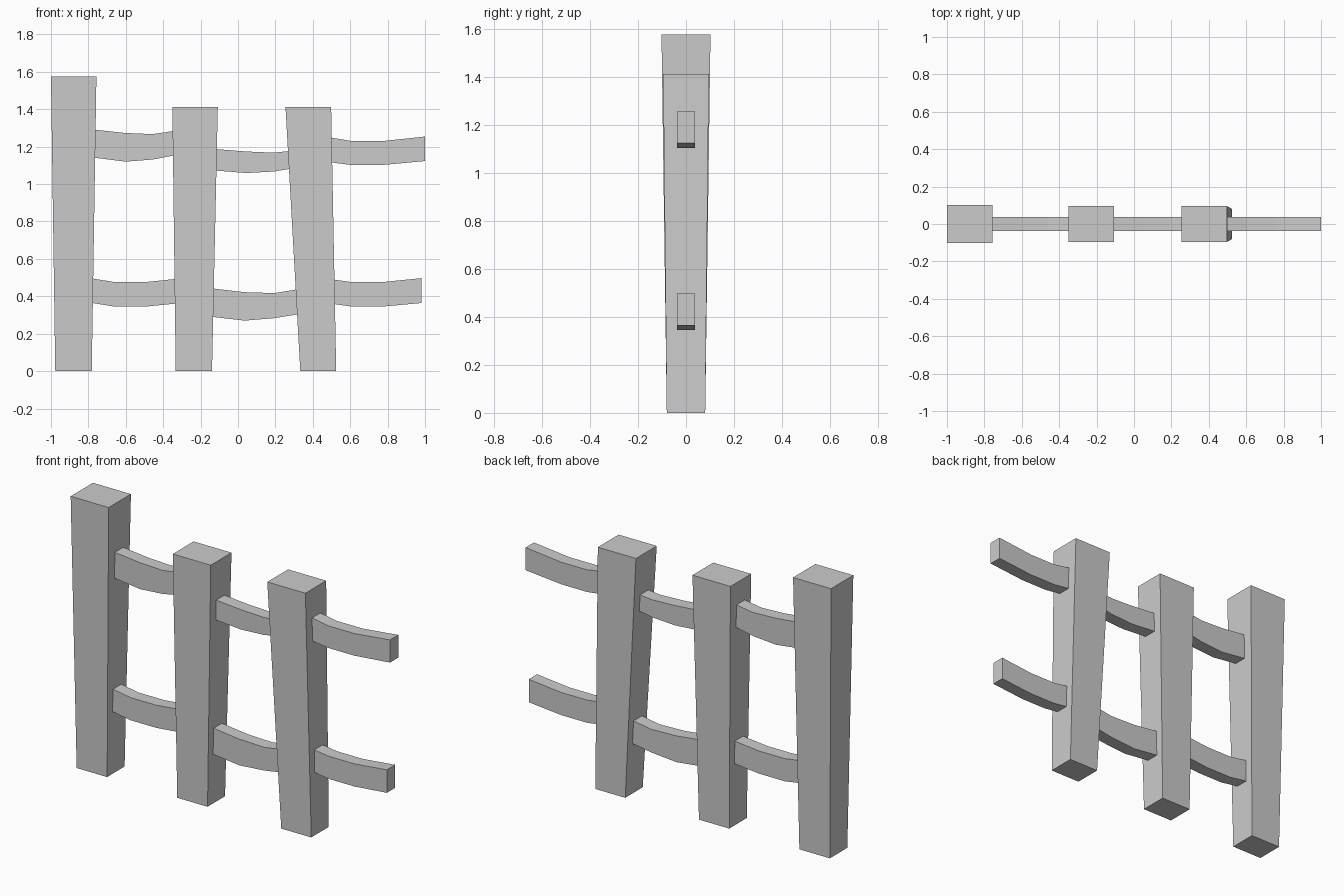
import bpy, bmesh

if "Cube" in bpy.data.objects:
    bpy.data.objects.remove(bpy.data.objects["Cube"])


def extrude_rings(name, rings):
    """Skin a list of four-corner rings into a closed solid."""
    bm = bmesh.new()
    loops = [[bm.verts.new(p) for p in ring] for ring in rings]
    for a, b in zip(loops, loops[1:]):
        for i in range(4):
            j = (i + 1) % 4
            bm.faces.new((a[i], a[j], b[j], b[i]))
    bm.faces.new(loops[0])
    bm.faces.new(loops[-1])
    bmesh.ops.recalc_face_normals(bm, faces=bm.faces)
    mesh = bpy.data.meshes.new(name)
    bm.to_mesh(mesh)
    bm.free()
    bpy.context.collection.objects.link(bpy.data.objects.new(name, mesh))


def post(name, bottom_x, top_x, height, top_y):
    def ring(x, y, z):
        return [(x[0], -y, z), (x[1], -y, z), (x[1], y, z), (x[0], y, z)]
    extrude_rings(name, [ring(bottom_x, 0.08, 0), ring(top_x, top_y, height)])


def rail(name, stations, y=0.038):
    # each station is (x, bottom z, top z)
    extrude_rings(name, [[(x, -y, lo), (x, y, lo), (x, y, hi), (x, -y, hi)]
                         for x, lo, hi in stations])


# Tapered posts, the last one leaning
post("left_post", (-0.977, -0.782), (-1.0, -0.757), 1.575, 0.102)
post("middle_post", (-0.333, -0.139), (-0.351, -0.108), 1.412, 0.095)
post("right_post", (0.333, 0.525), (0.254, 0.498), 1.412, 0.095)

# Sagging upper rails, ends buried in the posts
rail("upper_rail_left", [(-0.826, 1.148, 1.297), (-0.602, 1.12, 1.273),
                         (-0.457, 1.131, 1.267), (-0.233, 1.174, 1.3)])
rail("upper_rail_middle", [(-0.168, 1.076, 1.191), (0.045, 1.059, 1.174),
                           (0.19, 1.067, 1.168), (0.414, 1.104, 1.19)])
rail("upper_rail_right", [(0.382, 1.13, 1.268), (0.607, 1.102, 1.23),
                          (0.773, 1.102, 1.23), (1.0, 1.123, 1.254)])

# Sagging lower rails
rail("lower_rail_left", [(-0.885, 0.381, 0.512), (-0.66, 0.345, 0.476),
                         (-0.495, 0.345, 0.476), (-0.27, 0.367, 0.499)])
rail("lower_rail_middle", [(-0.19, 0.296, 0.448), (0.035, 0.27, 0.422),
                           (0.195, 0.283, 0.417), (0.414, 0.319, 0.453)])
rail("lower_rail_right", [(0.398, 0.375, 0.505), (0.607, 0.345, 0.476),
                          (0.773, 0.345, 0.476), (0.98, 0.364, 0.497)])
